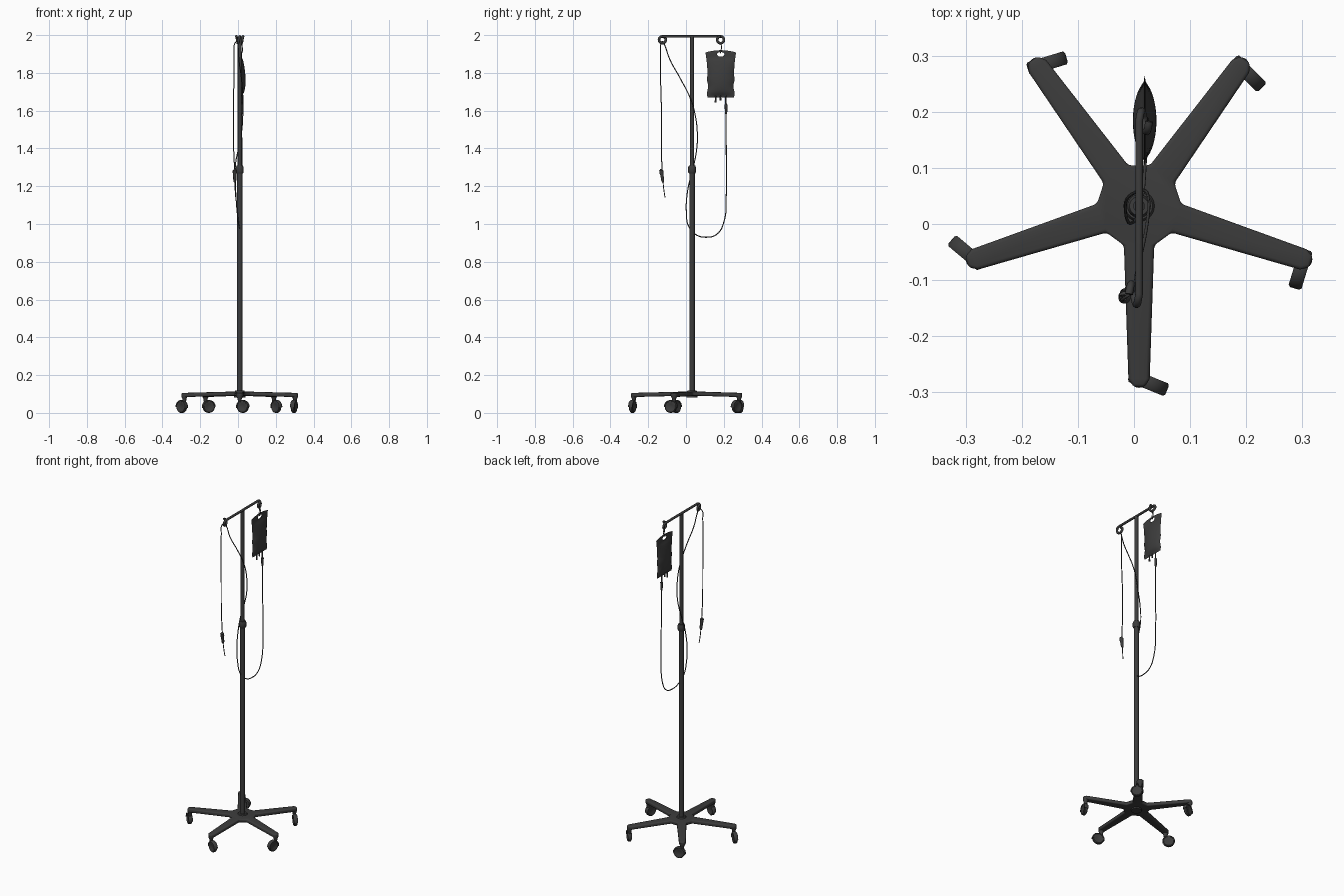
import bpy, bmesh
from math import sin, cos, pi, radians
from mathutils import Vector, Matrix

if "Cube" in bpy.data.objects:
    bpy.data.objects.remove(bpy.data.objects["Cube"])

CX, CY = 0.009, 0.032
dark = bpy.data.materials.new("dark_grey")
dark.diffuse_color = (0.045, 0.045, 0.045, 1)
dark.use_nodes = True
dark.node_tree.nodes["Principled BSDF"].inputs["Base Color"].default_value = dark.diffuse_color


def finish(bm, name, angle=40):
    bmesh.ops.remove_doubles(bm, verts=bm.verts, dist=1e-5)
    bmesh.ops.recalc_face_normals(bm, faces=bm.faces)
    me = bpy.data.meshes.new(name)
    bm.to_mesh(me)
    bm.free()
    ob = bpy.data.objects.new(name, me)
    bpy.context.collection.objects.link(ob)
    me.materials.append(dark)
    smooth(ob, angle)
    return ob


def smooth(ob, angle):
    bpy.ops.object.select_all(action='DESELECT')
    ob.select_set(True)
    bpy.context.view_layer.objects.active = ob
    bpy.ops.object.shade_smooth_by_angle(angle=radians(angle))


def lathe(name, profile, matrix=Matrix(), steps=24, arc=2 * pi, closed=False):
    """Spin (radius, height) points around the local z axis."""
    bm = bmesh.new()
    vs = [bm.verts.new((r, 0, z)) for r, z in profile]
    pairs = list(zip(vs, vs[1:])) + ([(vs[-1], vs[0])] if closed else [])
    es = [bm.edges.new(p) for p in pairs]
    bmesh.ops.spin(bm, geom=vs + es, axis=(0, 0, 1), cent=(0, 0, 0), angle=arc, steps=steps)
    bmesh.ops.remove_doubles(bm, verts=bm.verts, dist=1e-5)
    if arc < 6:
        bmesh.ops.holes_fill(bm, edges=bm.edges, sides=0)
    bm.transform(matrix)
    return finish(bm, name)


def tube(name, pts, radius, kind='BEZIER', res=8, sides=2):
    """Round tube through the given points, converted to a mesh."""
    cu = bpy.data.curves.new(name, 'CURVE')
    cu.dimensions = '3D'
    cu.bevel_depth, cu.bevel_resolution = radius, sides
    cu.use_fill_caps = True
    cu.resolution_u = res
    sp = cu.splines.new(kind)
    if kind == 'BEZIER':
        sp.bezier_points.add(len(pts) - 1)
        for b, p in zip(sp.bezier_points, pts):
            b.co = p
            b.handle_left_type = b.handle_right_type = 'AUTO'
    else:
        sp.points.add(len(pts) - 1)
        for b, p in zip(sp.points, pts):
            b.co = (*p, 1)
    ob = bpy.data.objects.new(name, cu)
    bpy.context.collection.objects.link(ob)
    cu.materials.append(dark)
    bpy.ops.object.select_all(action='DESELECT')
    ob.select_set(True)
    bpy.context.view_layer.objects.active = ob
    bpy.ops.object.convert(target='MESH')
    smooth(bpy.context.object, 60)


# Five-armed base: flat hub with sloping arms, thickened and rounded
bm = bmesh.new()
hub = []
for i in range(5):
    a = radians(54 + 72 * i)
    d, s = Vector((cos(a), sin(a), 0)), Vector((-sin(a), cos(a), 0))
    at = lambda r, w, z: bm.verts.new(Vector((CX, CY, z)) + d * r + s * w)
    root = [at(0.07, -0.027, 0.112), at(0.07, 0.027, 0.112)]
    mid = [at(0.308, -0.019, 0.106), at(0.308, 0.019, 0.106)]
    tip = [at(0.323, -0.01, 0.105), at(0.323, 0.01, 0.105)]
    bm.faces.new((root[0], mid[0], mid[1], root[1]))
    bm.faces.new((mid[0], tip[0], tip[1], mid[1]))
    hub += root
bm.faces.new(hub)
base = finish(bm, "five_arm_base")
m = base.modifiers.new("thickness", 'SOLIDIFY')
m.thickness, m.offset = 0.022, -1
m = base.modifiers.new("rounding", 'BEVEL')
m.width, m.segments, m.limit_method, m.angle_limit = 0.006, 3, 'ANGLE', radians(50)

# Casters, each swivelled its own way
for i, swivel in enumerate((-45, 17, 140, -22, 253)):
    a = radians(54 + 72 * i)
    p = Vector((CX + 0.308 * cos(a), CY + 0.308 * sin(a), 0))
    lathe("caster_stem", [(0, 0.058), (0.009, 0.058), (0.011, 0.075), (0.016, 0.085),
                          (0.016, 0.095), (0, 0.095)], Matrix.Translation(p), 16)
    d = Vector((cos(radians(swivel)), sin(radians(swivel)), 0))
    up = Vector((0, 0, 1))
    c = p + d * 0.018 + up * 0.032
    mat = Matrix((d, up, d.cross(up))).transposed().to_4x4()
    mat.translation = c
    half = [(0, 0.007), (0.014, 0.007), (0.02, 0.01), (0.028, 0.01), (0.032, 0.006)]
    lathe("caster_wheel", half + [(r, -z) for r, z in reversed(half)], mat)
    lathe("caster_hood", [(0.029, -0.012), (0.033, -0.012), (0.036, -0.008), (0.036, 0.008),
                          (0.033, 0.012), (0.029, 0.012)], mat, 16, radians(190), True)

# Telescopic pole with hub socket and height-lock collar
axis = Matrix.Translation((CX, CY, 0))
lathe("hub_socket", [(0, 0.082), (0.03, 0.082), (0.03, 0.108), (0.024, 0.118), (0, 0.118)], axis)
lathe("lower_pole", [(0, 0.085), (0.0145, 0.085), (0.0145, 1.28), (0, 1.28)], axis)
lathe("upper_pole", [(0, 1.25), (0.0105, 1.25), (0.0105, 1.99), (0, 1.99)], axis)
lathe("pole_collar", [(0.01, 1.268), (0.017, 1.268), (0.021, 1.275), (0.021, 1.298),
                      (0.017, 1.309), (0.01, 1.309)], axis)

# Crossbar whose two ends curl into pigtail hooks
def curl(y, side):
    return [(CX + side * 0.018 * t / 20, y + side * 0.018 * sin(2 * pi * t / 20),
             1.975 + 0.018 * cos(2 * pi * t / 20)) for t in range(21)]

tube("crossbar_with_hooks", curl(-0.125, -1)[::-1] + curl(0.183, 1), 0.007, 'POLY', sides=3)

# Fluid bag: two puffed sheets welded along the seam
BX, BY = 0.019, 0.184
bm = bmesh.new()
N, M = 20, 28
for side in (-1, 1):
    g = []
    for j in range(M + 1):
        v = j / M
        w = 0.070 + 0.011 * max(0, (v - 0.45) / 0.55) ** 2 + 0.003 * sin(v * 19) * (v < 0.5)
        row = []
        for i in range(N + 1):
            u = 2 * i / N - 1
            rim = i in (0, N) or j in (0, M)
            fill = max(0, 1 - abs(u / 0.93) ** 2) ** 0.7
            fill *= max(0, sin(pi * min(1, max(0, (v - 0.06) / 0.8)) ** 0.75)) ** 0.6
            t = 0 if rim else 0.0015 + 0.0195 * fill
            z = 1.67 + 0.238 * v + 0.012 * v ** 6 * (1 - u * u)
            row.append(bm.verts.new((BX + side * t, BY + u * w, z)))
        g.append(row)
    for j in range(M):
        for i in range(N):
            bm.faces.new((g[j][i], g[j][i + 1], g[j + 1][i + 1], g[j + 1][i]))
bag = finish(bm, "fluid_bag", 60)

# Hanging slot cut through the top of the bag
slot = lathe("slot_cutter", [(0, -0.05), (1, -0.05), (1, 0.05), (0, 0.05)],
             Matrix.Translation((BX, BY, 1.898)) @ Matrix.Rotation(pi / 2, 4, 'Y')
             @ Matrix.Diagonal((0.012, 0.02, 1, 1)))
slot.hide_render = True
slot.hide_set(True)
m = bag.modifiers.new("slot", 'BOOLEAN')
m.operation, m.object = 'DIFFERENCE', slot

# Link from hook to bag
tube("bag_link", [(BX, BY, 1.96), (BX + 0.004, BY + 0.004, 1.935), (BX + 0.004, BY, 1.912),
                  (BX, BY - 0.002, 1.905), (BX - 0.004, BY, 1.914), (BX - 0.003, BY + 0.003, 1.935),
                  (BX, BY, 1.96)], 0.002)

# Bag ports and drip chamber
for y, low in ((0.157, 1.642), (0.182, 1.655), (0.211, 1.625)):
    lathe("bag_port", [(0, low), (0.005, low), (0.005, low + 0.012), (0.0035, low + 0.015),
                       (0.0035, 1.69), (0, 1.69)], Matrix.Translation((BX, y, 0)), 12)
lathe("drip_chamber", [(0, 1.575), (0.003, 1.578), (0.0065, 1.592), (0.0075, 1.625), (0.008, 1.632),
                       (0, 1.634)], Matrix.Translation((BX, 0.212, 0)), 14)

# Drip line: loops under, round the pole, over the front hook and hangs down
tube("drip_line", [
    (0.019, 0.212, 1.58), (0.02, 0.213, 1.4), (0.021, 0.213, 1.15), (0.022, 0.203, 1.02),
    (0.022, 0.165, 0.947), (0.02, 0.11, 0.93), (0.015, 0.05, 0.945), (0.005, 0.013, 0.99),
    (-0.004, 0.002, 1.06), (-0.011, 0.005, 1.15), (-0.015, 0.022, 1.24), (-0.013, 0.043, 1.32),
    (0.005, 0.058, 1.41), (0.018, 0.06, 1.48), (0.025, 0.05, 1.57), (0.026, 0.025, 1.66),
    (0.018, -0.03, 1.77), (0.005, -0.085, 1.87), (0.0, -0.112, 1.945), (-0.004, -0.122, 1.966),
    (-0.016, -0.131, 1.958), (-0.02, -0.135, 1.9), (-0.022, -0.134, 1.75), (-0.024, -0.13, 1.6),
    (-0.023, -0.129, 1.4), (-0.018, -0.128, 1.29)], 0.0028)

# Connector and needle tip on the free end
tilt = Matrix.Translation((-0.017, -0.126, 1.25)) @ Matrix.Rotation(radians(9), 4, 'X')
lathe("line_connector", [(0, -0.03), (0.005, -0.03), (0.008, -0.02), (0.009, 0.01), (0.011, 0.02),
                         (0.011, 0.034), (0.004, 0.042), (0, 0.042)], tilt, 14)
tube("line_tip", [(-0.017, -0.122, 1.225), (-0.015, -0.117, 1.18), (-0.012, -0.111, 1.14)], 0.0025)
